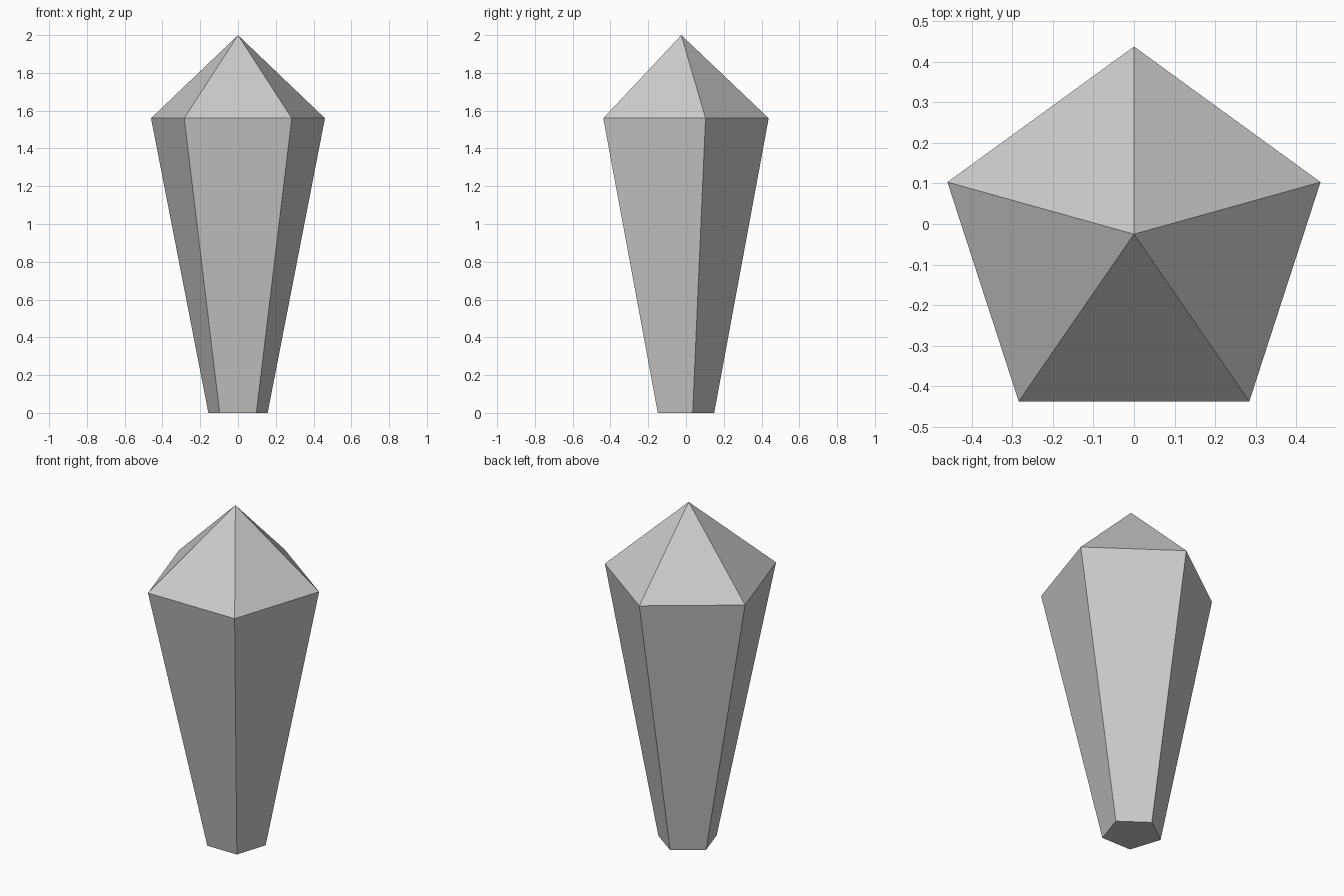
import bpy, bmesh
from math import sin, cos, tau

SIDES = 5

cube = bpy.data.objects.get("Cube")
if cube:
    bpy.data.objects.remove(cube, do_unlink=True)

# Single pale grey stone
stone = bpy.data.materials.new("pale_grey_stone")
stone.use_nodes = True
colour = (0.6, 0.6, 0.6, 1)
stone.diffuse_color = colour
stone.node_tree.nodes["Principled BSDF"].inputs["Base Color"].default_value = colour


def ring(bm, radius, z):
    """Pentagon with one corner at the back, centred on its depth."""
    shift = -radius * (1 - cos(tau / 10)) / 2
    return [bm.verts.new((radius * sin(tau * i / SIDES),
                          radius * cos(tau * i / SIDES) + shift, z))
            for i in range(SIDES)]


bm = bmesh.new()
base = ring(bm, 0.165, 0)
shoulder = ring(bm, 0.484, 1.56)
tip = bm.verts.new((0, -0.025, 2))

# Flat base, tapered body facets and pointed crown facets
bm.faces.new(base)
for i in range(SIDES):
    j = (i + 1) % SIDES
    bm.faces.new((base[i], base[j], shoulder[j], shoulder[i]))
    bm.faces.new((shoulder[i], shoulder[j], tip))
bmesh.ops.recalc_face_normals(bm, faces=bm.faces)

mesh = bpy.data.meshes.new("crystal")
bm.to_mesh(mesh)
bm.free()
mesh.materials.append(stone)
crystal = bpy.data.objects.new("crystal", mesh)
bpy.context.collection.objects.link(crystal)
